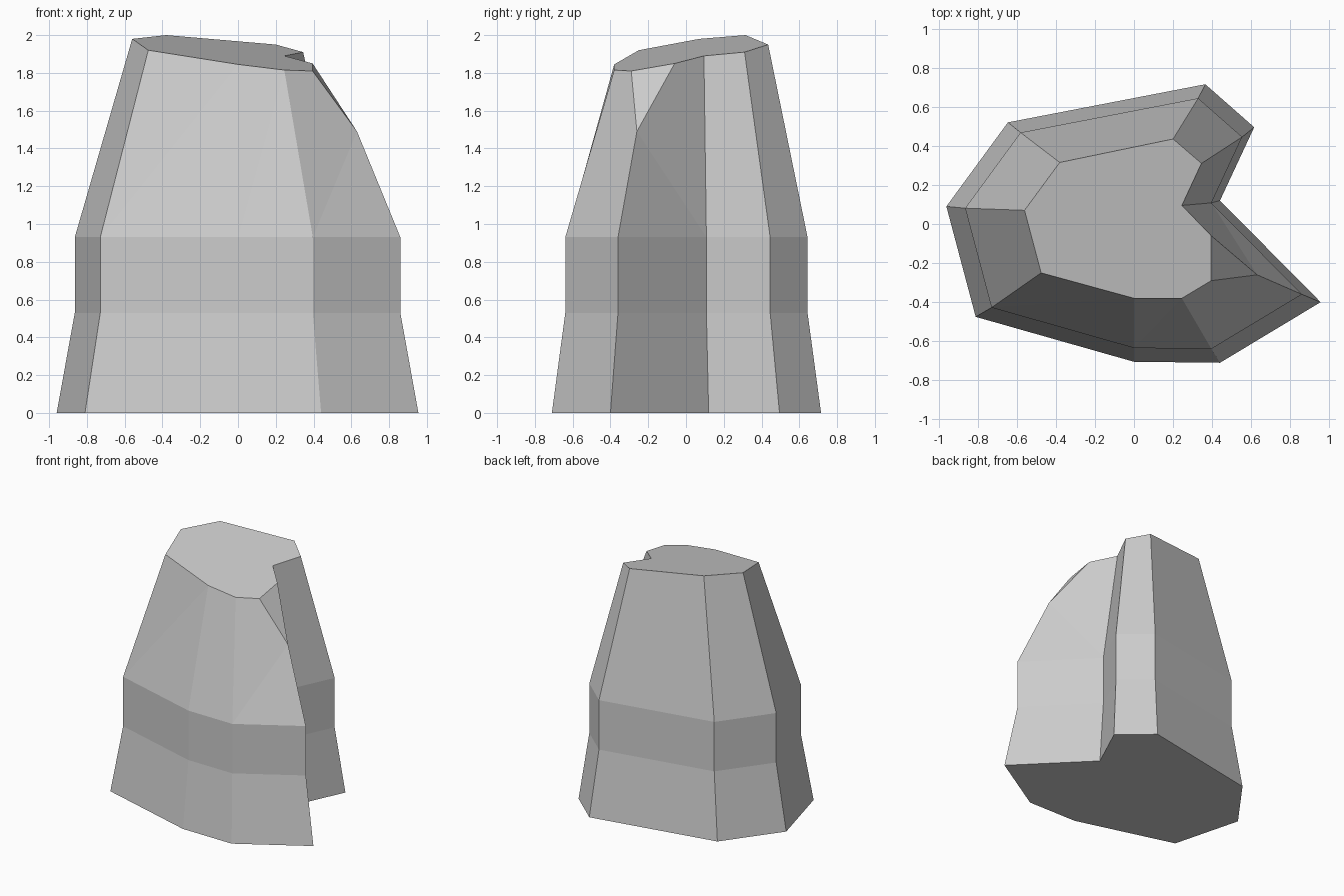
import bpy
import bmesh

cube = bpy.data.objects.get("Cube")
if cube:
    bpy.data.objects.remove(cube)

# Single stone colour
stone = bpy.data.materials.new("stone grey")
stone.use_nodes = True
colour = (0.6, 0.6, 0.6, 1.0)
stone.diffuse_color = colour
stone.node_tree.nodes["Principled BSDF"].inputs["Base Color"].default_value = colour

# Footprint, counter-clockwise seen from above, with a notch on the left side
outline = [(-0.96, 0.09), (-0.81, -0.475), (0, -0.705), (0.44, -0.71), (0.955, -0.40),
           (0.44, 0.12), (0.615, 0.495), (0.365, 0.715), (-0.645, 0.52)]
LEFT, FRONT_LEFT, FRONT, FRONT_RIGHT, SPUR, NOTCH = range(6)

# Slanted cap corners, one per footprint corner; the spur ends below the cap
cap = [(-0.56, 0.07, 1.98), (-0.475, -0.25, 1.92), (0, -0.38, 1.845), (0.245, -0.38, 1.815),
       (0.63, -0.26, 1.49), (0.245, 0.095, 1.89), (0.345, 0.31, 1.91), (0.2, 0.435, 1.95),
       (-0.38, 0.315, 2.0)]

bm = bmesh.new()
count = len(outline)


def ring(scale, z):
    return [bm.verts.new((x * scale, y * scale, z)) for x, y in outline]


# Flared base and upright band
base, low, high = ring(1, 0), ring(0.9, 0.53), ring(0.9, 0.93)
bm.faces.new(base[::-1])
for a, b in ((base, low), (low, high)):
    for i in range(count):
        j = (i + 1) % count
        bm.faces.new((a[i], a[j], b[j], b[i]))

# Tapering upper walls, creased diagonally along the front
top = [bm.verts.new(p) for p in cap]
for i in range(count):
    j = (i + 1) % count
    if i in (SPUR, FRONT_RIGHT):
        continue
    if i in (FRONT_LEFT, FRONT):
        bm.faces.new((high[i], high[j], top[j]))
        bm.faces.new((high[i], top[j], top[i]))
    else:
        bm.faces.new((high[i], high[j], top[j], top[i]))

# Broken spur with a chipped triangular tip
chip_front = bm.verts.new((0.395, -0.29, 1.81))
chip_back = bm.verts.new((0.395, -0.06, 1.85))
tip = top[SPUR]
bm.faces.new((high[FRONT_RIGHT], high[SPUR], tip))
bm.faces.new((high[FRONT_RIGHT], tip, chip_front, top[FRONT_RIGHT]))
bm.faces.new((tip, chip_back, chip_front))
bm.faces.new((high[SPUR], high[NOTCH], tip))
bm.faces.new((high[NOTCH], top[NOTCH], chip_back, tip))

# Slanted cap
bm.faces.new(top[:SPUR] + [chip_front, chip_back] + top[NOTCH:])

bmesh.ops.recalc_face_normals(bm, faces=bm.faces)
mesh = bpy.data.meshes.new("rock_pillar")
bm.to_mesh(mesh)
bm.free()
mesh.materials.append(stone)
pillar = bpy.data.objects.new("rock_pillar", mesh)
bpy.context.collection.objects.link(pillar)
